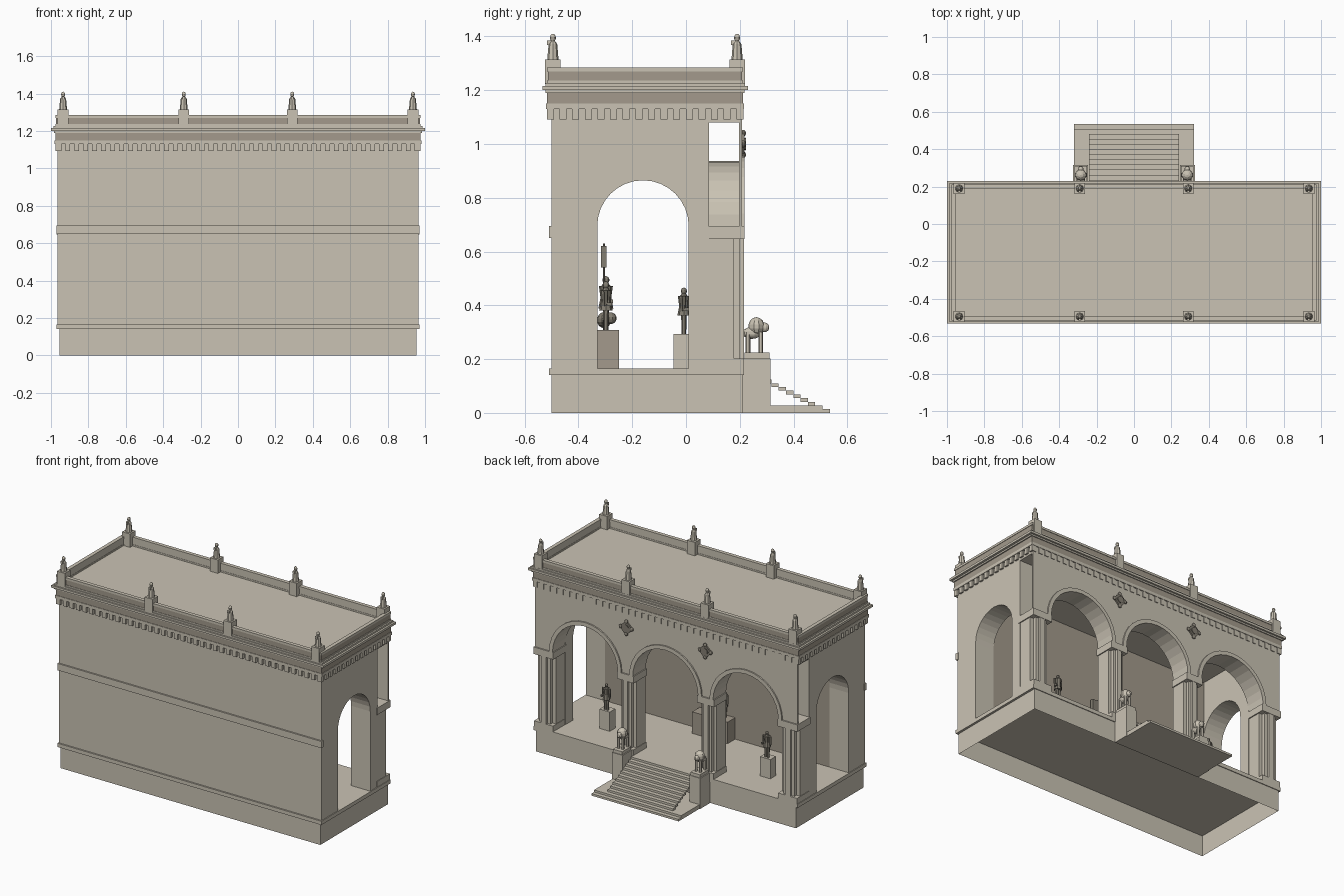
import bpy, bmesh, math
from mathutils import Matrix, Vector

if "Cube" in bpy.data.objects:
    bpy.data.objects.remove(bpy.data.objects["Cube"])


def material(name, rgb):
    m = bpy.data.materials.new(name)
    m.diffuse_color = (*rgb, 1)
    m.use_nodes = True
    m.node_tree.nodes["Principled BSDF"].inputs["Base Color"].default_value = m.diffuse_color
    return m


STONE = material("pale stone", (0.59, 0.545, 0.455))
DARK = material("dark stone", (0.366, 0.323, 0.262))
BRONZE = material("grey bronze", (0.23, 0.21, 0.17))


class Part:
    """Collects primitives into one mesh object."""

    def __init__(self):
        self.bm = bmesh.new()

    def box(self, x0, x1, y0, y1, z0, z1, rot=None):
        c = Vector(((x0 + x1) / 2, (y0 + y1) / 2, (z0 + z1) / 2))
        m = Matrix.Translation(c) @ (rot or Matrix()) @ Matrix.Diagonal((x1 - x0, y1 - y0, z1 - z0, 1))
        bmesh.ops.create_cube(self.bm, size=1, matrix=m)
        return self

    def cone(self, x, y, z0, z1, r0, r1, n=8, rot=None):
        m = Matrix.Translation((x, y, (z0 + z1) / 2)) @ (rot or Matrix())
        bmesh.ops.create_cone(self.bm, cap_ends=True, segments=n, radius1=r0, radius2=r1,
                              depth=z1 - z0, matrix=m)
        return self

    def ball(self, x, y, z, rx, ry=None, rz=None):
        m = Matrix.Translation((x, y, z)) @ Matrix.Diagonal((rx, ry or rx, rz or rx, 1))
        bmesh.ops.create_uvsphere(self.bm, u_segments=10, v_segments=7, radius=1, matrix=m)
        return self

    def prism(self, pts, axis, a, b):
        """Extrudes a (u, z) outline along x or y from a to b."""
        f = (lambda u, z: (a, u, z)) if axis == "x" else (lambda u, z: (u, a, z))
        face = self.bm.faces.new([self.bm.verts.new(f(*p)) for p in pts])
        out = bmesh.ops.extrude_face_region(self.bm, geom=[face])["geom"]
        vs = [v for v in out if isinstance(v, bmesh.types.BMVert)]
        d = b - a
        bmesh.ops.translate(self.bm, verts=vs, vec=(d, 0, 0) if axis == "x" else (0, d, 0))
        return self

    def done(self, name, mat, open_bottom=False):
        bm = self.bm
        bmesh.ops.recalc_face_normals(bm, faces=bm.faces[:])
        if open_bottom:
            low = [f for f in bm.faces if f.normal.z < -0.9]
            bmesh.ops.delete(bm, geom=low, context="FACES_ONLY")
        me = bpy.data.meshes.new(name)
        bm.to_mesh(me)
        bm.free()
        me.materials.append(mat)
        o = bpy.data.objects.new(name, me)
        bpy.context.collection.objects.link(o)
        return o


def arc(c, zc, r, n=16):
    """Half circle from left to right over the top."""
    return [(c - r * math.cos(math.pi * i / n), zc + r * math.sin(math.pi * i / n)) for i in range(n + 1)]


BAYS = (-0.59, 0, 0.59)
SPRING, R = 0.69, 0.24

# Base, floor and stairs
Part().box(-0.955, 0.955, -0.5, 0.21, 0, 0.14).done("base", STONE, True)
Part().box(-0.97, 0.97, -0.51, 0.215, 0.14, 0.165).done("floor_slab", STONE)
stairs = Part()
for k in range(12):
    hx = 0.32 if k < 2 else 0.24
    y0 = 0.21 if k < 2 else 0.535 - 0.0272 * (k + 1)
    stairs.box(-hx, hx, y0, 0.535 - 0.0272 * k, 0.01375 * k, 0.01375 * (k + 1))
stairs.done("stairs", STONE)

# Walls: solid front wall with belt, arched side walls
Part().box(-0.965, 0.965, -0.5, -0.335, 0.165, 1.08).done("front_wall", STONE)
Part().box(-0.825, 0.825, -0.336, -0.33, 0.165, 1.08).done("inner_wall_panel", DARK)
Part().box(-0.97, 0.97, -0.51, -0.49, 0.65, 0.695).done("front_belt", STONE)
side = [(-0.5, 0.165), (-0.33, 0.165)] + arc(-0.16, 0.695, 0.17) + \
       [(0.01, 0.165), (0.085, 0.165), (0.085, 1.08), (-0.5, 1.08)]
for s in (-1, 1):
    Part().prism(side, "x", s * 0.825, s * 0.965).done("side_wall", STONE)

# Arcade: thin face sheet, barrel shells, raised arch trims
sheet = [(-0.965, SPRING)]
for c in BAYS:
    sheet += arc(c, SPRING, R)
sheet += [(0.965, SPRING), (0.965, 1.08), (-0.965, 1.08)]
Part().prism(sheet, "y", 0.198, 0.208).done("arcade_face", STONE)
for c in BAYS:
    inner = arc(c, SPRING, R)[::-1]
    Part().prism(arc(c, SPRING, R + 0.006) + inner, "y", 0.08, 0.2).done("arch_barrel", STONE)
    Part().prism(arc(c, SPRING, R + 0.026) + inner, "y", 0.2, 0.217).done("arch_trim", STONE)

# Piers with stepped shafts, plinths and caps
for c, w in ((-0.897, 0.066), (-0.295, 0.055), (0.295, 0.055), (0.897, 0.066)):
    p = Part()
    p.box(c - w, c + w, 0.08, 0.178, 0.165, 0.65)
    p.box(c - w * 0.62, c + w * 0.62, 0.17, 0.2, 0.165, 0.65)
    p.box(c - w * 0.3, c + w * 0.3, 0.19, 0.215, 0.165, 0.65)
    p.box(c - w - 0.003, c + w + 0.003, 0.078, 0.215, 0.165, 0.203)
    p.box(c - w - 0.007, c + w + 0.007, 0.077, 0.217, 0.647, 0.693)
    p.done("pier", STONE)

# Entablature, toothed course and cornice
Part().box(-0.965, 0.965, -0.5, 0.208, 1.08, 1.222).done("roof_block", STONE)
Part().box(-0.98, 0.98, -0.52, 0.215, 1.13, 1.15).done("entablature_band", STONE)
Part().box(-0.977, 0.977, -0.517, 0.212, 1.15, 1.19).done("frieze", DARK)
teeth = Part()
for i in range(41):
    x = -0.958 + 1.916 * i / 40
    teeth.box(x - 0.013, x + 0.013, -0.517, -0.495, 1.092, 1.131)
    teeth.box(x - 0.013, x + 0.013, 0.2, 0.213, 1.092, 1.131)
for i in range(16):
    y = -0.504 + 0.704 * i / 15
    for s in (-0.969, 0.969):
        teeth.box(s - 0.008, s + 0.008, y - 0.013, y + 0.013, 1.092, 1.131)
teeth.done("toothed_course", STONE)
cornice = Part()
cornice.box(-0.985, 0.985, -0.522, 0.218, 1.19, 1.2)
cornice.box(-1, 1, -0.533, 0.23, 1.2, 1.215)
cornice.box(-0.987, 0.987, -0.523, 0.22, 1.215, 1.226)
cornice.done("cornice", STONE)


# Parapet around the roof
def frame(name, mat, hx, y0, y1, z0, z1, t):
    p = Part()
    for s in (-1, 1):
        p.box(min(s * hx, s * (hx - t)), max(s * hx, s * (hx - t)), y0, y1, z0, z1)
    p.box(-hx + t, hx - t, y0, y0 + t, z0, z1)
    p.box(-hx + t, hx - t, y1 - t, y1, z0, z1)
    p.done(name, mat)


frame("parapet_foot", STONE, 0.977, -0.517, 0.212, 1.226, 1.236, 0.025)
frame("parapet_outer_panel", DARK, 0.974, -0.514, 0.209, 1.236, 1.27, 0.005)
frame("parapet_core", STONE, 0.969, -0.509, 0.204, 1.236, 1.27, 0.015)
frame("parapet_rail", STONE, 0.977, -0.517, 0.212, 1.27, 1.285, 0.025)

# Roof pedestals with small figures
for x in (-0.935, -0.29, 0.29, 0.935):
    for y in (-0.495, 0.19):
        Part().box(x - 0.029, x + 0.029, y - 0.029, y + 0.029, 1.224, 1.315).done("roof_pedestal", STONE)
        d = 1 if y > 0 else -1
        f = Part().cone(x, y, 1.315, 1.372, 0.021, 0.016).cone(x, y, 1.372, 1.384, 0.016, 0.007)
        f.ball(x, y, 1.395, 0.011, 0.011, 0.015).box(x - 0.007, x + 0.007, y - 0.022, y, 1.368, 1.385)
        f.done("roof_figure", STONE)

# Diamond ornaments between the arches
turn = Matrix.Rotation(math.radians(45), 4, "Y")
lay = Matrix.Rotation(math.radians(90), 4, "X")
for x in (-0.29, 0.29):
    o = Part().box(x - 0.034, x + 0.034, 0.205, 0.218, 0.966, 1.034, turn)
    o.cone(x, 0.217, 0.993, 1.007, 0.024, 0.02, 10, lay)
    for a in range(4):
        t = math.pi * a / 2
        o.ball(x + 0.04 * math.cos(t), 0.213, 1 + 0.04 * math.sin(t), 0.013, 0.01, 0.013)
    o.done("wall_ornament", BRONZE)

# Stair blocks with guardian beasts
for x in (-0.285, 0.285):
    Part().box(x - 0.04, x + 0.04, 0.21, 0.315, 0, 0.203).done("stair_block", STONE)
    Part().box(x - 0.034, x + 0.034, 0.218, 0.311, 0.203, 0.224).done("beast_plate", STONE)
    b = Part().ball(x, 0.245, 0.297, 0.024, 0.035, 0.022).ball(x, 0.262, 0.322, 0.033, 0.03, 0.034)
    b.ball(x, 0.292, 0.318, 0.016, 0.018, 0.018)
    for dx in (-0.015, 0.015):
        for y in (0.23, 0.278):
            b.cone(x + dx, y, 0.223, 0.3, 0.009, 0.009, 6)
    b.done("guardian_beast", STONE)


# Standing figures under the outer arches
def person(p, x, y, z, h):
    for dx in (-0.05, 0.05):
        p.cone(x + dx * h, y, z, z + 0.5 * h, 0.05 * h, 0.06 * h, 6)
    p.cone(x, y, z + 0.4 * h, z + 0.6 * h, 0.14 * h, 0.1 * h)
    p.cone(x, y, z + 0.6 * h, z + 0.82 * h, 0.1 * h, 0.13 * h)
    p.cone(x, y, z + 0.8 * h, z + 0.88 * h, 0.1 * h, 0.04 * h)
    p.ball(x, y, z + 0.93 * h, 0.06 * h, 0.065 * h, 0.075 * h)
    for s in (-1, 1):
        p.cone(x + s * 0.14 * h, y, z + 0.5 * h, z + 0.82 * h, 0.035 * h, 0.045 * h, 6)
    p.box(x + 0.1 * h, x + 0.17 * h, y, y + 0.13 * h, z + 0.5 * h, z + 0.57 * h)


for x in (-0.59, 0.59):
    Part().box(x - 0.038, x + 0.038, -0.046, 0.012, 0.165, 0.293).done("figure_pedestal", STONE)
    p = Part()
    person(p, x, -0.008, 0.293, 0.172)
    p.done("standing_figure", BRONZE)

# Central group with beast and banner on the rear pedestal
Part().box(-0.13, 0.13, -0.33, -0.25, 0.165, 0.308).done("group_pedestal", DARK)
g = Part()
for x, h in ((-0.07, 0.18), (0, 0.2), (0.07, 0.18)):
    person(g, x, -0.298, 0.308, h)
g.ball(-0.03, -0.305, 0.345, 0.05, 0.026, 0.03).ball(0.045, -0.28, 0.352, 0.022)
g.cone(0.03, -0.305, 0.308, 0.63, 0.004, 0.004, 6)
g.box(0.03, 0.075, -0.316, -0.296, 0.54, 0.62)
g.done("group_figures", BRONZE)
